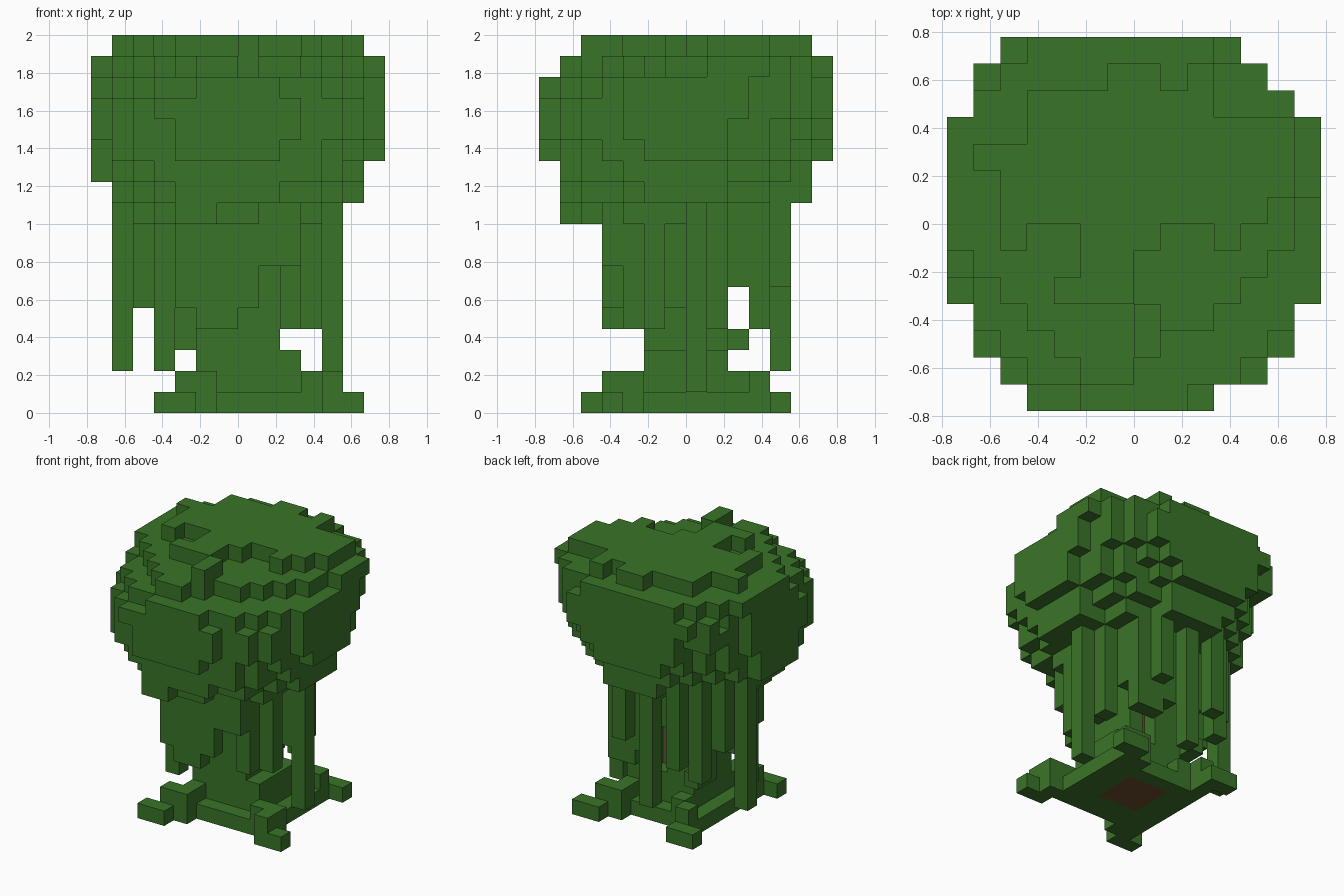
import bpy, bmesh, random
from mathutils import Vector

random.seed(4)
VOXEL = 1 / 9
HALF = 7

cube = bpy.data.objects.get("Cube")
if cube:
    bpy.data.objects.remove(cube)


def make_material(name, colour):
    mat = bpy.data.materials.new(name)
    mat.use_nodes = True
    mat.diffuse_color = colour
    mat.node_tree.nodes["Principled BSDF"].inputs["Base Color"].default_value = colour
    return mat


leaf_green = make_material("leaf green", (0.042, 0.175, 0.021, 1))
bark_brown = make_material("bark brown", (0.153, 0.075, 0.031, 1))


def box(x, y, z):
    """Cells of a block; each argument is an inclusive (first, last) range."""
    return {(i, j, k) for i in range(x[0], x[1] + 1)
            for j in range(y[0], y[1] + 1) for k in range(z[0], z[1] + 1)}


def leaf_ball(low, high, radius, height, middle, tilt, power):
    """Rounded ball of cells, tilted along x and y, with a slightly ragged skin."""
    cells = set()
    for i, j, k in sorted(box((0, 2 * HALF - 1), (0, 2 * HALF - 1), (low, high))):
        x, y = i + 0.5 - HALF, j + 0.5 - HALF
        reach = (abs(x / radius) ** power + abs(y / radius) ** power) ** (2 / power)
        rise = (k + 0.5 - middle - tilt[0] * x - tilt[1] * y) / height
        if reach + rise * rise < 1 + random.uniform(-0.03, 0.03):
            cells.add((i, j, k))
    return cells


def build(name, cells, solid, mat):
    """Mesh the faces of the cells that are not hidden by another cell."""
    bm = bmesh.new()
    corners = {}

    def vert(p):
        key = tuple(round(c) for c in p)
        if key not in corners:
            corners[key] = bm.verts.new(
                ((key[0] - HALF) * VOXEL, (key[1] - HALF) * VOXEL, key[2] * VOXEL))
        return corners[key]

    for cell in sorted(cells):
        for axis in range(3):
            for side in (-1, 1):
                normal = Vector((0, 0, 0))
                normal[axis] = side
                if tuple(int(c + n) for c, n in zip(cell, normal)) in solid:
                    continue
                u = Vector((0, 0, 0))
                u[(axis + 1) % 3] = 1
                v = normal.cross(u)
                mid = Vector(cell) + Vector((0.5, 0.5, 0.5)) + normal / 2
                bm.faces.new([vert(mid + (a * u + b * v) / 2)
                              for a, b in ((-1, -1), (1, -1), (1, 1), (-1, 1))])
    mesh = bpy.data.meshes.new(name)
    bm.to_mesh(mesh)
    bm.free()
    mesh.materials.append(mat)
    bpy.context.collection.objects.link(bpy.data.objects.new(name, mesh))


# Canopy ball; its front wall stops higher than its flanks
canopy = leaf_ball(9, 15, 7.13, 5.9, 14.3, (0.05, 0.1), 2.1)
canopy -= box((0, 13), (0, 0), (9, 11))
canopy |= box((5, 6), (0, 0), (12, 15)) | box((3, 8), (0, 0), (14, 14))
canopy |= box((0, 0), (5, 8), (11, 15)) | box((13, 13), (5, 8), (12, 13))
canopy |= box((12, 12), (5, 8), (10, 11)) | box((5, 8), (12, 12), (10, 11))
canopy |= box((4, 5), (1, 2), (9, 10))

# Broad flat back wall with its two shoulders
canopy |= box((3, 9), (13, 13), (13, 15)) | box((4, 8), (13, 13), (12, 12))
canopy |= box((2, 3), (13, 13), (15, 15)) | box((1, 2), (12, 12), (14, 15))
canopy |= box((10, 10), (13, 13), (14, 15)) | box((12, 12), (11, 11), (15, 15))

# Upper layers, as row, first and last cell: a shelf, then a plateau at the back
shelf_rows = [(1, 5, 6), (2, 4, 7), (3, 3, 9), (4, 2, 10), (5, 1, 11), (6, 0, 12), (7, 0, 12),
              (8, 0, 13), (9, 0, 13), (10, 0, 13), (11, 1, 12), (12, 2, 11), (13, 3, 9)]
crown_rows = [(2, 7, 7), (3, 7, 7), (4, 4, 6), (5, 5, 6), (6, 5, 7), (6, 2, 2), (6, 10, 10),
              (7, 2, 11), (8, 2, 12), (9, 1, 12), (10, 3, 12), (11, 3, 9), (12, 6, 7), (12, 9, 9)]
for level, rows in ((16, shelf_rows), (17, crown_rows)):
    for row, first, last in rows:
        canopy |= box((first, last), (row, row), (level, level))

# Trunk: brown core wrapped in green, with one opening at the back
core = box((6, 7), (6, 7), (0, 9)) | box((6, 8), (6, 8), (0, 0))
wrap = box((5, 8), (5, 8), (0, 9)) | box((9, 9), (5, 8), (0, 2))
wrap -= core | box((7, 7), (8, 8), (3, 5))

# Roots: a low plinth and four stepped diagonal arms
ground, step = (0, 0), (0, 1)
roots = box((4, 10), (4, 9), ground) - core
roots |= box((3, 4), (2, 2), ground) | box((4, 5), (3, 3), step) | box((5, 5), (4, 4), step)
roots |= box((11, 12), (3, 3), ground) | box((11, 11), (3, 4), step) | box((10, 10), (4, 4), step)
roots |= box((10, 11), (11, 11), ground) | box((9, 10), (10, 10), step) | box((9, 9), (9, 9), step)
roots |= box((3, 4), (11, 11), ground) | box((4, 4), (10, 10), step) | box((5, 5), (9, 9), step)

# Hanging vines: column, row, lowest level
strands = [
    (11, 7, 1), (10, 5, 4), (9, 6, 5), (10, 8, 4), (9, 4, 4), (10, 7, 5), (9, 9, 6),
    (1, 8, 2), (2, 7, 5), (2, 9, 6), (3, 5, 2), (3, 10, 4), (3, 7, 5), (3, 6, 5), (4, 8, 3),
    (6, 11, 2), (4, 11, 5), (8, 11, 6), (9, 10, 4), (7, 10, 5), (8, 10, 4), (4, 9, 6), (8, 9, 6),
]
vines = box((4, 4), (9, 9), (3, 3))
for i, j, low in strands:
    vines |= box((i, i), (j, j), (low, 11))
# Front curtain with an uneven hem
for i, low in enumerate((5, 4, 4, 5, 7, 7), start=4):
    vines |= box((i, i), (3, 3), (low, 10))

wrap -= canopy
core -= canopy
roots -= wrap
vines -= canopy | wrap | core | roots
solid = canopy | wrap | core | roots | vines

for name, cells, mat in (
        ("leaf_canopy", canopy, leaf_green), ("trunk_core", core, bark_brown),
        ("trunk_wrap", wrap, leaf_green), ("roots", roots, leaf_green),
        ("hanging_vines", vines, leaf_green)):
    build(name, cells, solid, mat)
